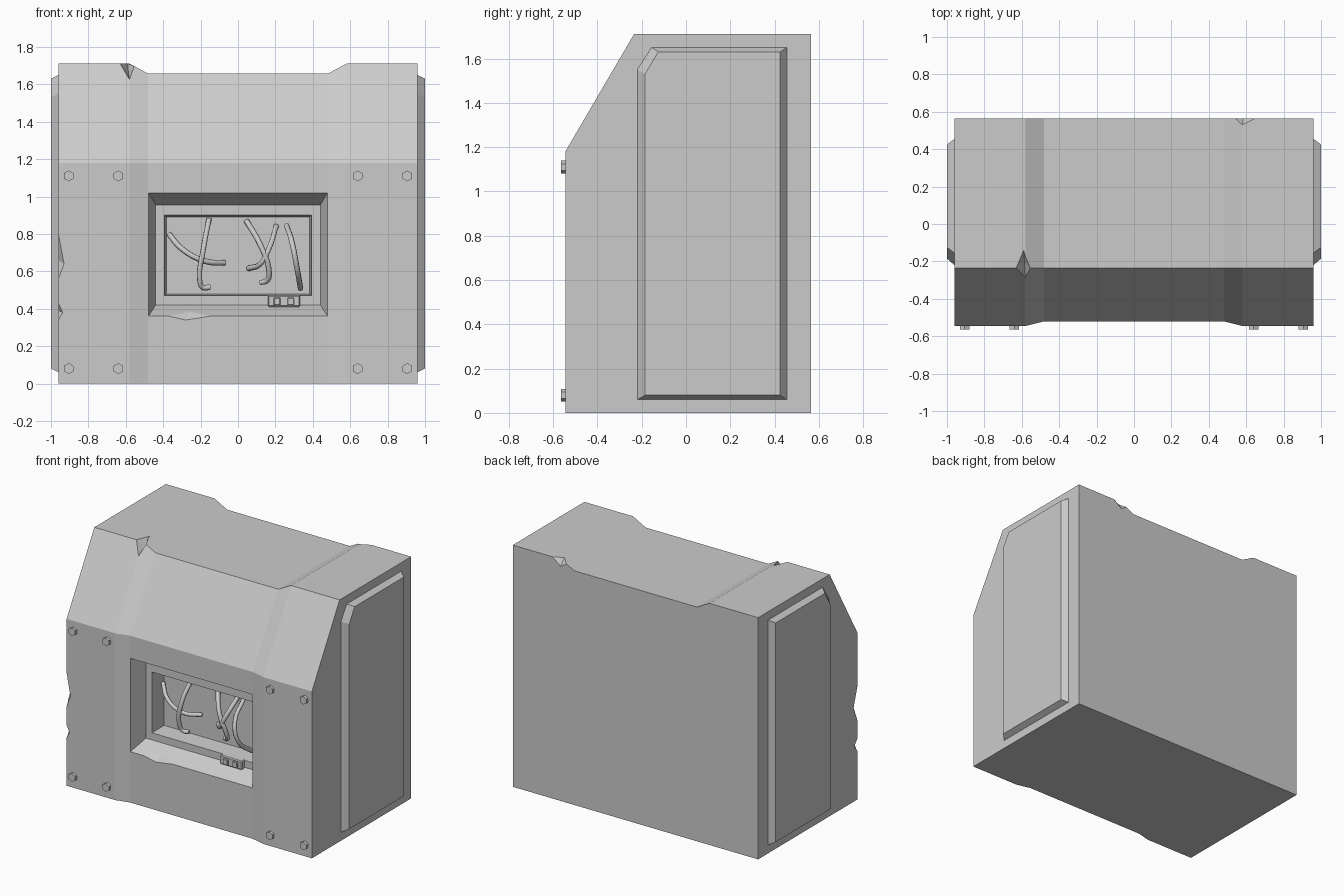
import bpy, bmesh
from math import pi
from mathutils import Matrix

if "Cube" in bpy.data.objects:
    bpy.data.objects.remove(bpy.data.objects["Cube"])


def finish(name, bm):
    bmesh.ops.recalc_face_normals(bm, faces=bm.faces)
    me = bpy.data.meshes.new(name)
    bm.to_mesh(me)
    bm.free()
    ob = bpy.data.objects.new(name, me)
    bpy.context.collection.objects.link(ob)
    return ob


def loft(name, rings):
    """Skin a list of equal-length rings and cap both ends."""
    bm = bmesh.new()
    vr = [[bm.verts.new(p) for p in r] for r in rings]
    n = len(rings[0])
    for a, b in zip(vr, vr[1:]):
        for i in range(n):
            j = (i + 1) % n
            bm.faces.new((a[i], a[j], b[j], b[i]))
    bm.faces.new(vr[0])
    bm.faces.new(vr[-1])
    return finish(name, bm)


def hull(name, pts):
    bm = bmesh.new()
    for p in pts:
        bm.verts.new(p)
    res = bmesh.ops.convex_hull(bm, input=bm.verts)
    junk = [v for v in res["geom_interior"] if isinstance(v, bmesh.types.BMVert)]
    bmesh.ops.delete(bm, geom=junk, context='VERTS')
    return finish(name, bm)


def rect(y, x, z0, z1):
    return [(-x, y, z0), (x, y, z0), (x, y, z1), (-x, y, z1)]


def cut(target, cutter):
    m = target.modifiers.new("cut", 'BOOLEAN')
    m.operation, m.solver, m.object = 'DIFFERENCE', 'EXACT', cutter
    cutter.hide_render = True
    bpy.context.view_layer.objects.active = target
    bpy.ops.object.modifier_apply(modifier=m.name)
    bpy.data.objects.remove(cutter)


def box(name, x0, x1, y0, y1, z0, z1, bevel=0.0):
    bm = bmesh.new()
    bmesh.ops.create_cube(bm, size=1)
    for v in bm.verts:
        v.co = ((x0 + x1) / 2 + v.co.x * (x1 - x0),
                (y0 + y1) / 2 + v.co.y * (y1 - y0),
                (z0 + z1) / 2 + v.co.z * (z1 - z0))
    if bevel:
        bmesh.ops.bevel(bm, geom=bm.edges[:], offset=bevel, segments=1, affect='EDGES')
    return finish(name, bm)


# Main casing: side profile swept across x, lower and shallower in the middle
def section(x, front, top):
    return [(x, front, 0), (x, 0.565, 0), (x, 0.565, top), (x, -0.235, top), (x, front, 1.18)]


OUT, MID = (-0.545, 1.71), (-0.52, 1.657)
body = loft("casing", [section(x, *s) for x, s in (
    (-0.96, OUT), (-0.58, OUT), (-0.48, MID), (0.48, MID), (0.58, OUT), (0.96, OUT))])

# Tapered window recess, then the deeper wire compartment
cut(body, loft("window_cutter", [rect(-0.60, 0.506, 0.32, 1.063), rect(-0.52, 0.479, 0.36, 1.02),
                                 rect(-0.40, 0.44, 0.42, 0.955)]))
cut(body, loft("compartment_cutter", [rect(-0.45, 0.393, 0.47, 0.90), rect(-0.40, 0.393, 0.47, 0.90),
                                      rect(-0.28, 0.383, 0.48, 0.89)]))

# Worn chips in the edges; the last point of each lies outside the casing
chips = [
    [(-0.96, -0.545, 0.80), (-0.96, -0.545, 0.56), (-0.93, -0.545, 0.64),
     (-0.96, -0.50, 0.66), (-1.0, -0.59, 0.66)],
    [(-0.96, -0.545, 0.43), (-0.96, -0.545, 0.34), (-0.937, -0.545, 0.38),
     (-0.96, -0.51, 0.39), (-1.0, -0.59, 0.385)],
    [(-0.63, -0.235, 1.71), (-0.59, -0.14, 1.71), (-0.555, -0.235, 1.697),
     (-0.58, -0.285, 1.625), (-0.585, -0.21, 1.655), (-0.59, -0.32, 1.77)],
    [(0.54, 0.565, 1.69), (0.58, 0.53, 1.71), (0.65, 0.565, 1.71),
     (0.585, 0.565, 1.66), (0.585, 0.61, 1.76)],
    [(-0.37, -0.52, 0.36), (-0.15, -0.52, 0.36), (-0.28, -0.52, 0.34), (-0.21, -0.52, 0.35),
     (-0.26, -0.47, 0.385), (-0.26, -0.56, 0.40)],
]
for pts in chips:
    cut(body, hull("chip_cutter", pts))

# Raised side panels with bevelled rims
rim = [(-0.22, 0.06), (0.455, 0.06), (0.455, 1.65), (-0.155, 1.65), (-0.22, 1.55)]
face = [(-0.185, 0.08), (0.425, 0.08), (0.425, 1.63), (-0.125, 1.63), (-0.185, 1.53)]
for s, side in ((-1, "left"), (1, "right")):
    loft(side + "_side_panel", [[(s * x, y, z) for y, z in prof]
                                for x, prof in ((0.95, rim), (0.96, rim), (1.0, face))])

# Hex bolts on the front corners
for x in (-0.905, -0.64, 0.64, 0.905):
    for z in (0.08, 1.11):
        bm = bmesh.new()
        bmesh.ops.create_cone(bm, cap_ends=True, segments=6, radius1=0.029, radius2=0.029, depth=0.03,
                              matrix=Matrix.Translation((x, -0.55, z)) @ Matrix.Rotation(pi / 2, 4, 'X'))
        finish("bolt", bm)

# Switch box on the lower window frame
box("switch_box", 0.16, 0.332, -0.43, -0.39, 0.41, 0.472, 0.006)
for x in (0.208, 0.282):
    box("switch_button", x - 0.018, x + 0.018, -0.442, -0.42, 0.418, 0.46, 0.004)

# Loose wires arching out of the compartment
wires = [
    [(-0.37, -0.31, 0.80), (-0.30, -0.36, 0.72), (-0.18, -0.36, 0.655), (-0.07, -0.30, 0.645)],
    [(-0.155, -0.29, 0.88), (-0.185, -0.37, 0.72), (-0.205, -0.36, 0.56),
     (-0.19, -0.34, 0.515), (-0.15, -0.33, 0.515)],
    [(0.045, -0.29, 0.87), (0.12, -0.38, 0.74), (0.165, -0.37, 0.61), (0.155, -0.34, 0.55),
     (0.12, -0.32, 0.54)],
    [(0.205, -0.29, 0.845), (0.165, -0.38, 0.72), (0.12, -0.37, 0.64), (0.055, -0.30, 0.615)],
    [(0.26, -0.31, 0.845), (0.29, -0.45, 0.75), (0.315, -0.45, 0.62), (0.335, -0.32, 0.505)],
]
for pts in wires:
    cu = bpy.data.curves.new("wire", 'CURVE')
    cu.dimensions, cu.resolution_u = '3D', 4
    cu.bevel_depth, cu.bevel_resolution, cu.use_fill_caps = 0.015, 1, True
    sp = cu.splines.new('BEZIER')
    sp.bezier_points.add(len(pts) - 1)
    for bp, p in zip(sp.bezier_points, pts):
        bp.co = p
        bp.handle_left_type = bp.handle_right_type = 'AUTO'
    ob = bpy.data.objects.new("wire", cu)
    bpy.context.collection.objects.link(ob)
    bpy.ops.object.select_all(action='DESELECT')
    ob.select_set(True)
    bpy.context.view_layer.objects.active = ob
    bpy.ops.object.convert(target='MESH')
